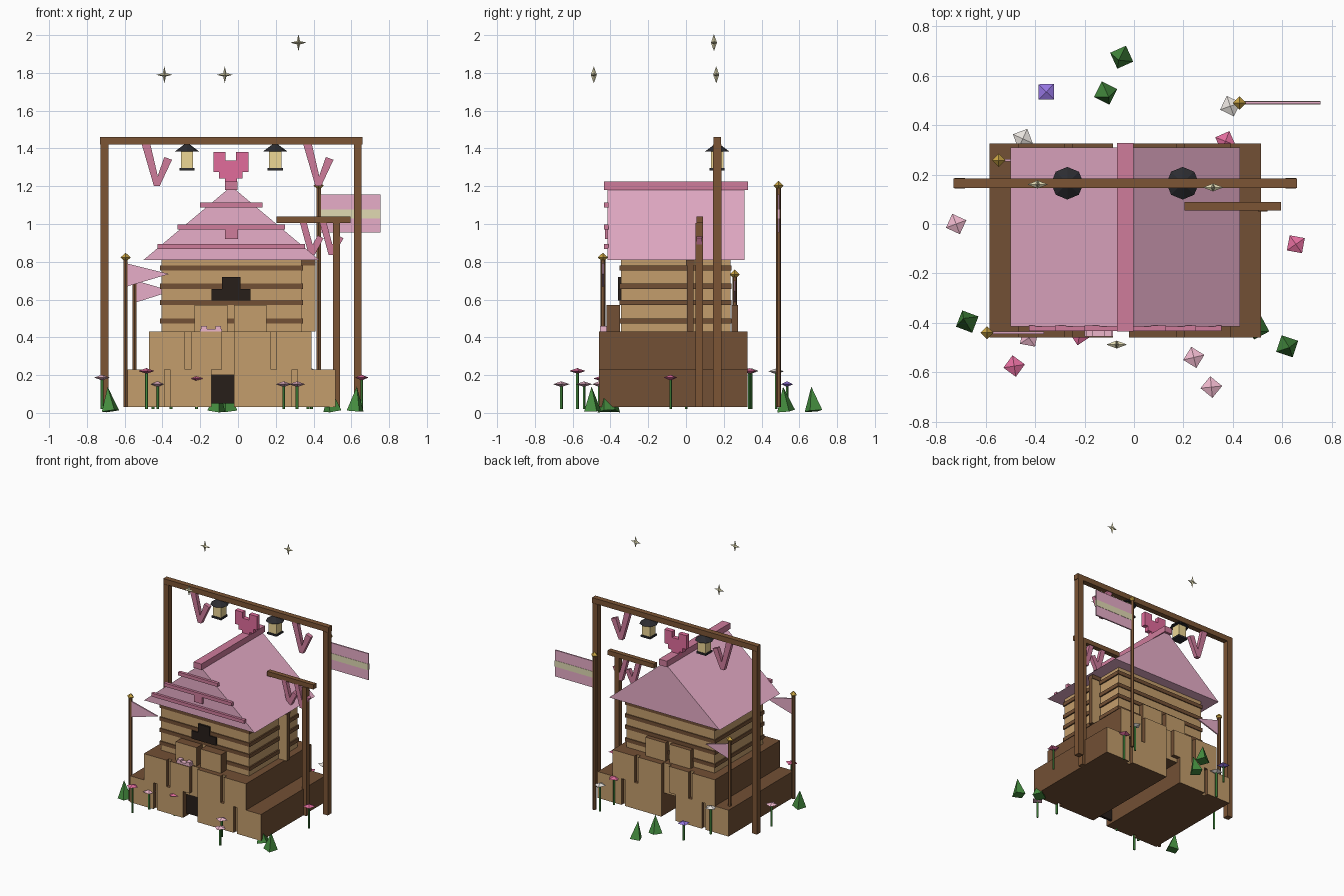
import bpy, bmesh, math, random
from mathutils import Vector, Matrix

if "Cube" in bpy.data.objects:
    bpy.data.objects.remove(bpy.data.objects["Cube"])
random.seed(4)
COL = dict(tan=(.55, .34, .15), brown=(.17, .08, .035), beam=(.2, .09, .035), dark=(.02, .013, .01),
           pink=(.8, .42, .58), trim=(.62, .2, .33), hot=(.75, .15, .33), light=(.85, .47, .6),
           white=(.8, .76, .72), purple=(.3, .18, .75), green=(.06, .27, .05), gold=(.6, .38, .06),
           glow=(.85, .68, .3), cream=(.75, .7, .45), metal=(.025, .025, .03))
MAT = {}


def mat(n):
    if n not in MAT:
        MAT[n] = bpy.data.materials.new(n)
        MAT[n].diffuse_color = (*COL[n], 1)
    return MAT[n]


def finish(name, bm, *cols):
    bmesh.ops.recalc_face_normals(bm, faces=bm.faces)
    if len(cols) == 2:  # first colour on front/back faces, second elsewhere
        bm.normal_update()
        for f in bm.faces:
            f.material_index = 0 if abs(f.normal.y) > .5 else 1
    me = bpy.data.meshes.new(name)
    bm.to_mesh(me)
    bm.free()
    for c in cols:
        me.materials.append(mat(c))
    ob = bpy.data.objects.new(name, me)
    bpy.context.collection.objects.link(ob)
    return ob


def boxes(name, dims, *cols):
    """Boxes given as (x0, x1, y0, y1, z0, z1)."""
    bm = bmesh.new()
    for x0, x1, y0, y1, z0, z1 in dims:
        m = Matrix.Translation(((x0 + x1) / 2, (y0 + y1) / 2, (z0 + z1) / 2)) @ Matrix.Diagonal((x1 - x0, y1 - y0, z1 - z0, 1))
        bmesh.ops.create_cube(bm, size=1, matrix=m)
    return finish(name, bm, *cols)


def prism(name, pts, y0, y1, *cols):
    """XZ outline extruded along y."""
    bm = bmesh.new()
    f = bm.faces.new([bm.verts.new((x, y0, z)) for x, z in pts])
    r = bmesh.ops.extrude_face_region(bm, geom=[f])
    bmesh.ops.translate(bm, vec=(0, y1 - y0, 0), verts=[v for v in r['geom'] if isinstance(v, bmesh.types.BMVert)])
    return finish(name, bm, *cols)


def cone(name, loc, r1, r2, h, n, col, rot=0.0, tilt=(0, 0)):
    bm = bmesh.new()
    m = Matrix.Translation(loc) @ Matrix.Rotation(tilt[0], 4, 'X') @ Matrix.Rotation(tilt[1], 4, 'Y') @ Matrix.Rotation(rot, 4, 'Z') @ Matrix.Translation((0, 0, h / 2))
    bmesh.ops.create_cone(bm, cap_ends=True, segments=n, radius1=r1, radius2=r2, depth=h, matrix=m)
    return finish(name, bm, col)


def gem(name, loc, r, h, col, rot=0.0, n=4):
    """Double pyramid."""
    bm = bmesh.new()
    ring = [bm.verts.new((r * math.cos(rot + i * math.tau / n), r * math.sin(rot + i * math.tau / n), 0)) for i in range(n)]
    for z in (h, -h):
        a = bm.verts.new((0, 0, z))
        for i in range(n):
            bm.faces.new((ring[i], ring[(i + 1) % n], a))
    bmesh.ops.translate(bm, vec=loc, verts=bm.verts)
    return finish(name, bm, col)


def vee(name, x, y, top, drop, w):
    """Hanging ribbon: long left arm, shorter right arm."""
    b = top - drop
    prism(name, [(x - .07 * w, top), (x - .03 * w, top), (x + .005, b + .055), (x + .035 * w, top - .07),
                 (x + .07 * w, top - .085), (x + .015, b), (x - .015, b)], y - .015, y + .015, 'trim')


# stepped base, open passage in the middle
prism('base_core', [(-.585, .03), (-.14, .03), (-.14, .2), (-.02, .2), (-.02, .03), (.515, .03), (.515, .23),
                    (.39, .23), (.39, .43), (-.47, .43), (-.47, .23), (-.585, .23)], -.43, .295, 'tan', 'brown')
low = [(-.585, -.39), (-.36, -.14), (-.02, .09), (.09, .285), (.315, .515)]
mid = [(-.47, -.28), (-.25, -.085), (-.02, .175), (.205, .39)]
for name, y0, y1 in (('front_blocks', -.46, -.43), ('back_blocks', .295, .325)):
    boxes(name, [(a, b, y0, y1, .03, .23) for a, b in low] + [(a, b, y0, y1, .23, .43) for a, b in mid], 'tan', 'brown')
for name, y0, y1 in (('front_upper_blocks', -.42, -.35), ('back_upper_blocks', .24, .275)):
    boxes(name, [(a, b, y0, y1, .43, .57) for a, b in ((-.23, -.055), (-.02, .15))], 'tan', 'brown')
boxes('door', [(-.14, -.02, -.42, -.40, .05, .2)], 'dark')
boxes('step_ornament', [(-.2, -.085, -.455, -.42, .43, .445), (-.195, -.165, -.455, -.42, .445, .46),
                        (-.12, -.09, -.455, -.42, .445, .46)], 'light')

# cabin walls with bands
boxes('cabin_walls', [(-.405, .335, -.345, .235, .43, .82)], 'tan')
boxes('wall_bands', [(-.412, .345, -.352, .242, z - .014, z + .014) for z in (.487, .584, .67, .767)], 'brown')
boxes('side_post', [(.335, .41, .005, .04, .43, .81)], 'tan', 'brown')
boxes('post_cap', [(.335, .41, .0, .045, .78, .81)], 'brown')
boxes('window', [(-.14, .065, -.36, -.34, .595, .655), (-.085, .012, -.36, -.34, .655, .72)], 'dark')

# roof
prism('roof', [(-.5, .81), (.43, .81), (-.035, 1.2)], -.415, .31, 'pink')
boxes('ridge_beam', [(-.068, -.003, -.435, .328, 1.18, 1.225)], 'trim')
boxes('gable_trim', [(-.035 - w, -.035 + w, -.434, -.41, z - .013, z + .013) for w, z in ((.39, .88), (.285, .985), (.165, 1.1))]
      + [(-.07, 0, -.43, -.41, .92, .975)], 'trim')

# block heart
boxes('heart', [(-.13, -.065, .148, .182, 1.335, 1.38), (-.01, .055, .148, .182, 1.335, 1.38),
                (-.13, .055, .148, .182, 1.275, 1.335), (-.1, .025, .148, .182, 1.242, 1.275),
                (-.07, -.005, .148, .182, 1.205, 1.242)], 'hot')

# tall gate and small side frame
boxes('gate', [(-.73, .66, .145, .185, 1.42, 1.46), (-.727, -.685, .143, .187, .03, 1.42), (.613, .655, .143, .187, .03, 1.42)], 'beam')
boxes('side_frame', [(.205, .595, .055, .09, 1.005, 1.04), (.502, .54, .05, .09, .03, 1.005)], 'beam')
for x in (-.43, .425):
    vee('gate_ribbon', x, .165, 1.425, .225, 1.15)
for x in (.39, .495):
    vee('frame_ribbon', x, .07, 1.01, .175, .9)

# lanterns
for x in (-.27, .197):
    boxes('lantern_glass', [(x - .033, x + .033, .132, .198, 1.295, 1.39)], 'glow')
    boxes('lantern_base', [(x - .04, x + .04, .125, .205, 1.283, 1.297)], 'metal')
    cone('lantern_roof', (x, .165, 1.383), .066, .012, .04, 8, 'metal')

# flag poles with finials
for x, y, h in ((-.595, -.44, .81), (-.548, .258, .72), (.427, .49, 1.19)):
    cone('flag_pole', (x, y, .03), .013, .013, h - .03, 6, 'beam')
    gem('finial', (x, y, h + .013), .027, .025, 'gold')
prism('front_pennant', [(-.585, .79), (-.585, .67), (-.365, .735)], -.445, -.435, 'pink')
prism('back_pennant', [(-.54, .70), (-.54, .585), (-.35, .645)], .253, .263, 'pink')
boxes('flag', [(.435, .755, .486, .496, .955, 1.155)], 'pink')
boxes('flag_stripe', [(.435, .755, .484, .498, 1.03, 1.077)], 'cream')

# floating sparkles
for x, y, z in ((-.39, .16, 1.79), (-.07, -.488, 1.79), (.32, .148, 1.96)):
    bm = bmesh.new()
    ring = [bm.verts.new((x + r * .042 * math.cos(a), y, z + r * .045 * math.sin(a)))
            for i in range(8) for r, a in [((1, .28)[i % 2], i * math.pi / 4)]]
    for s in (-.016, .016):
        tip = bm.verts.new((x, y + s, z))
        for i in range(8):
            bm.faces.new((ring[i], ring[(i + 1) % 8], tip))
    finish('sparkle', bm, 'cream')

# flowers and leaves
for x, y, z, c in ((-.72, 0, .187, 'light'), (-.485, -.575, .222, 'hot'), (-.425, -.46, .152, 'light'),
                   (.242, -.54, .152, 'light'), (.313, -.66, .152, 'light'), (.655, -.082, .187, 'hot'),
                   (-.22, -.448, .182, 'hot'), (.37, .335, .222, 'hot'), (-.45, .345, .222, 'white'),
                   (.39, .477, .22, 'white'), (-.355, .535, .152, 'purple')):
    cone('flower_stem', (x, y, .02), .008, .008, z - .02, 5, 'green')
    gem('flower_head', (x, y, z), .044, .015, c, random.random() * 1.5)
for x, y in ((-.675, -.395), (-.115, .53), (-.05, .675), (.62, -.495), (.5, -.42)):
    cone('leaf_tuft', (x, y, .01), .05, 0, .13, 4, 'green', random.random() * 1.5,
         (random.uniform(-.15, .15), random.uniform(-.15, .15)))

for m in bpy.data.materials:
    if m.users and not m.is_grease_pencil:
        m.use_nodes = True
        m.node_tree.nodes["Principled BSDF"].inputs["Base Color"].default_value = m.diffuse_color
